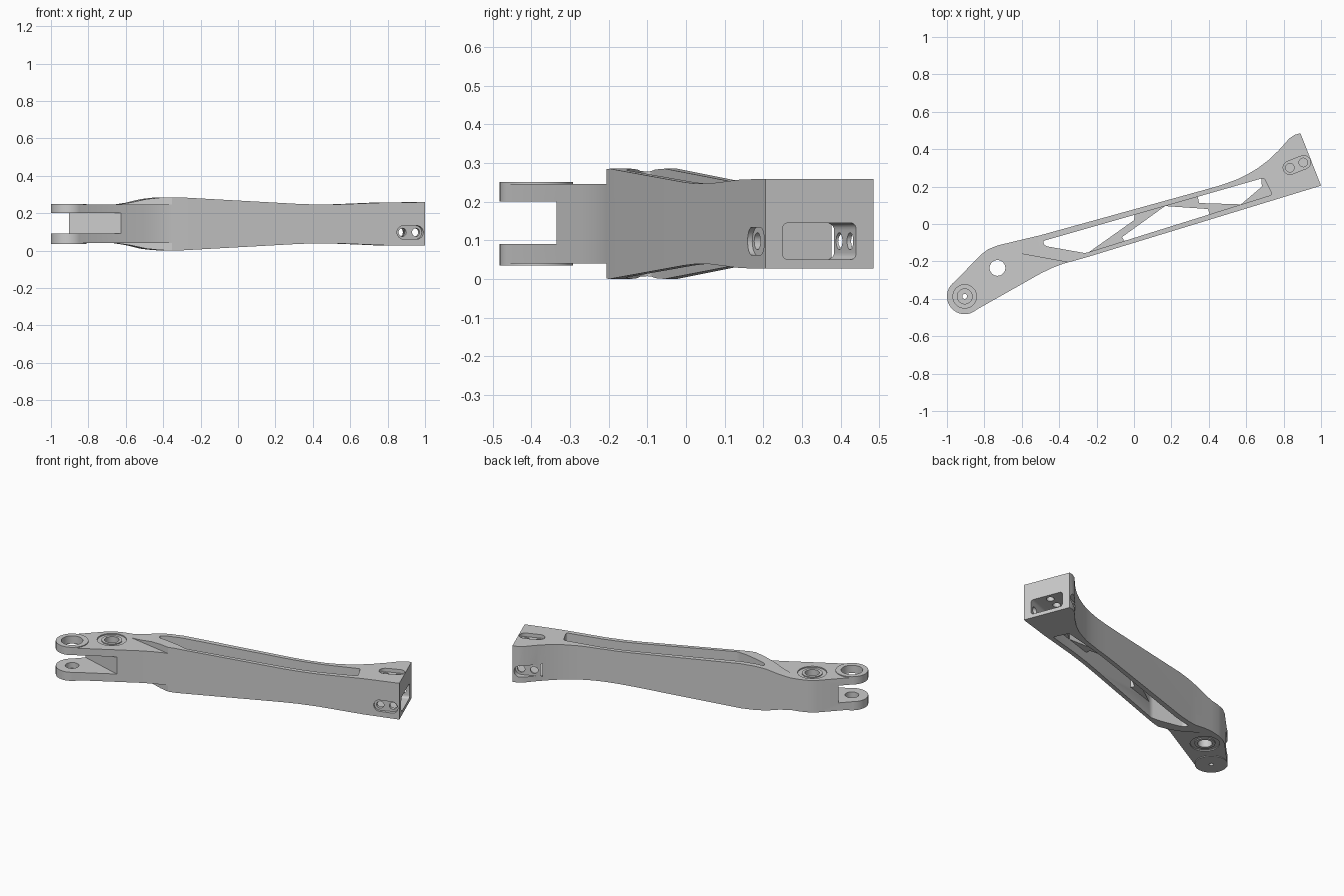
import bpy, bmesh, math
from mathutils import Matrix, Vector

if "Cube" in bpy.data.objects:
    bpy.data.objects.remove(bpy.data.objects["Cube"])

MID = 0.1425  # mirror height between the upper and lower sides


def frame(x, y, z, origin=(0, 0, 0)):
    m = Matrix((x, y, z)).transposed().to_4x4()
    m.translation = Vector(origin)
    return m


def prism(name, pts, h0, h1, m=Matrix.Identity(4)):
    bm = bmesh.new()
    face = bm.faces.new([bm.verts.new((x, y, h0)) for x, y in pts])
    new = bmesh.ops.extrude_face_region(bm, geom=[face])["geom"]
    for v in new:
        if isinstance(v, bmesh.types.BMVert):
            v.co.z = h1
    bmesh.ops.transform(bm, matrix=m, verts=bm.verts)
    bmesh.ops.recalc_face_normals(bm, faces=bm.faces)
    mesh = bpy.data.meshes.new(name)
    bm.to_mesh(mesh)
    bm.free()
    ob = bpy.data.objects.new(name, mesh)
    bpy.context.collection.objects.link(ob)
    return ob


def boolean(target, tool, op="DIFFERENCE"):
    mod = target.modifiers.new("bool", "BOOLEAN")
    mod.object, mod.operation, mod.solver = tool, op, "EXACT"
    bpy.context.view_layer.objects.active = target
    bpy.ops.object.modifier_apply(modifier=mod.name)
    bpy.data.objects.remove(tool)


def arc(c, r, a0, a1, n):
    return [(c[0] + r * math.cos(math.radians(a0 + (a1 - a0) * i / n)),
             c[1] + r * math.sin(math.radians(a0 + (a1 - a0) * i / n))) for i in range(n + 1)]


def circle(c, r, n=40):
    return arc(c, r, 0, 360, n)[:-1]


def obround(x0, x1, y, r):
    return arc((x1, y), r, -90, 90, 12) + arc((x0, y), r, 90, 270, 12)


def rounded(pts, r, n=5):
    out = []
    for i, p in enumerate(pts):
        p = Vector(p)
        a, b = Vector(pts[i - 1]) - p, Vector(pts[(i + 1) % len(pts)]) - p
        a, b = p + a.normalized() * r, p + b.normalized() * r
        for k in range(n + 1):
            t = k / n
            out.append(tuple(a * (1 - t) ** 2 + p * 2 * t * (1 - t) + b * t * t))
    return out


# Arm body: plan outline intersected with the side profile
EAR, PIVOT = (-0.905, -0.387), (-0.73, -0.235)
outline = arc(EAR, 0.093, 133, 299, 20) + [
    (-0.5, -0.265), (-0.44, -0.236), (-0.38, -0.213), (-0.26, -0.18), (1.0, 0.205), (0.89, 0.485),
    (0.86, 0.477), (0.83, 0.457), (0.775, 0.395), (0.72, 0.342), (0.66, 0.297), (0.6, 0.262),
    (0.55, 0.238), (0.5, 0.22), (0.44, 0.2), (-0.5, -0.06), (-0.66, -0.098), (-0.73, -0.115),
    (-0.78, -0.135), (-0.82, -0.165)]
arm = prism("suspension_arm", outline, -0.1, 0.4)
top = [(-1.2, .245), (-.67, .245), (-.6, .256), (-.52, .275), (-.45, .283), (-.36, .285),
       (.3, .25), (.4, .2465), (.52, .2465), (.8, .257), (1.2, .26)]
profile = top + [(s, 2 * MID - z) for s, z in reversed(top)]
ang = math.radians(16)
u = Vector((math.cos(ang), math.sin(ang), 0))
side = Vector((u.y, -u.x, 0))
boolean(arm, prism("profile_cutter", profile, -1, 1, frame(u, (0, 0, 1), side)), "INTERSECT")

# Flat clearance steps beside the pivot, above and below
step = [(-.66, -.149), (-.315, -.212), (-.3, -.4), (-.59, -.4)]
for h0, h1 in ((.245, .4), (-.1, .04)):
    boolean(arm, prism("step_cutter", step, h0, h1))

# Long truss window with diagonal ribs
window = [(-.49, -.092), (.695, .247), (.74, .157), (-.26, -.156), (-.475, -.118)]
boolean(arm, prism("window_cutter", rounded(window, 0.015), -.2, .5))
ribs = [
    [(-.26, -.164), (0, .02), (.005, .06), (.17, .106), (.166, .096), (-.064, -.07), (-.045, -.1)],
    [(.15, .1), (.166, .096), (.396, .08), (.405, .045), (.59, .1), (.572, .105), (.348, .112), (.34, .153)],
    [(.56, .095), (.684, .2), (.68, .25), (.72, .25), (.755, .165), (.74, .145)]]
for r in ribs:
    boolean(arm, prism("rib", r, .1, .185), "UNION")

# Fork slot and round ears
slot = [(-.96, -.235), (-.575, -.35), (-.5, -.6), (-1.1, -.6), (-1.1, -.235)]
boolean(arm, prism("slot_cutter", slot, .09, .2))
for h0, h1 in ((.2, .25), (.035, .09)):
    boolean(arm, prism("ear", circle(EAR, .095), h0, h1), "UNION")
for r, h0, h1 in ((.063, .15, .35), (.04, .055, .15), (.013, -.1, .1)):
    boolean(arm, prism("ear_hole_cutter", circle(EAR, r), h0, h1))

# Pivot: ring grooves and through hole
for h0, h1, c0, c1 in ((.238, .4, .23, .244), (-.1, .047, .041, .055)):
    boolean(arm, prism("ring_cutter", circle(PIVOT, .085), h0, h1))
    boolean(arm, prism("collar", circle(PIVOT, .06), c0, c1), "UNION")
boolean(arm, prism("pivot_cutter", circle(PIVOT, .042), -.1, .4))

# End block: rectangular cavity, screw holes on three sides with slotted recesses
e = Vector((.28, .11, 0)).normalized()
t = Vector((-e.y, e.x, 0))
z = Vector((0, 0, 1))
corner = (1.0, .205, 0)
CZ = .0975
rect = rounded([(.0475, .05), (.2525, .05), (.2525, .145), (.0475, .145)], .018)
boolean(arm, prism("cavity_cutter", rect, -.165, .1, frame(t, z, e, corner)))
side_f = frame(e, z, -t, corner)
top_f = frame(e, t, z, corner)
boolean(arm, prism("front_recess", obround(-.12, -.045, CZ, .036), -.025, .1, side_f))
boolean(arm, prism("back_recess", obround(-.12, -.045, CZ, .036), -.5, -.264, side_f))
boolean(arm, prism("top_recess", obround(-.12, -.04, .15, .036), .235, .4, top_f))
for d in (-.12, -.043):
    boolean(arm, prism("side_hole", circle((d, CZ), .022, 24), -.5, .1, side_f))
    boolean(arm, prism("top_hole", circle((d, .15), .023, 24), .1, .4, top_f))

bpy.ops.object.select_all(action="DESELECT")
arm.select_set(True)
bpy.context.view_layer.objects.active = arm
bpy.ops.object.shade_smooth_by_angle(angle=math.radians(25))
